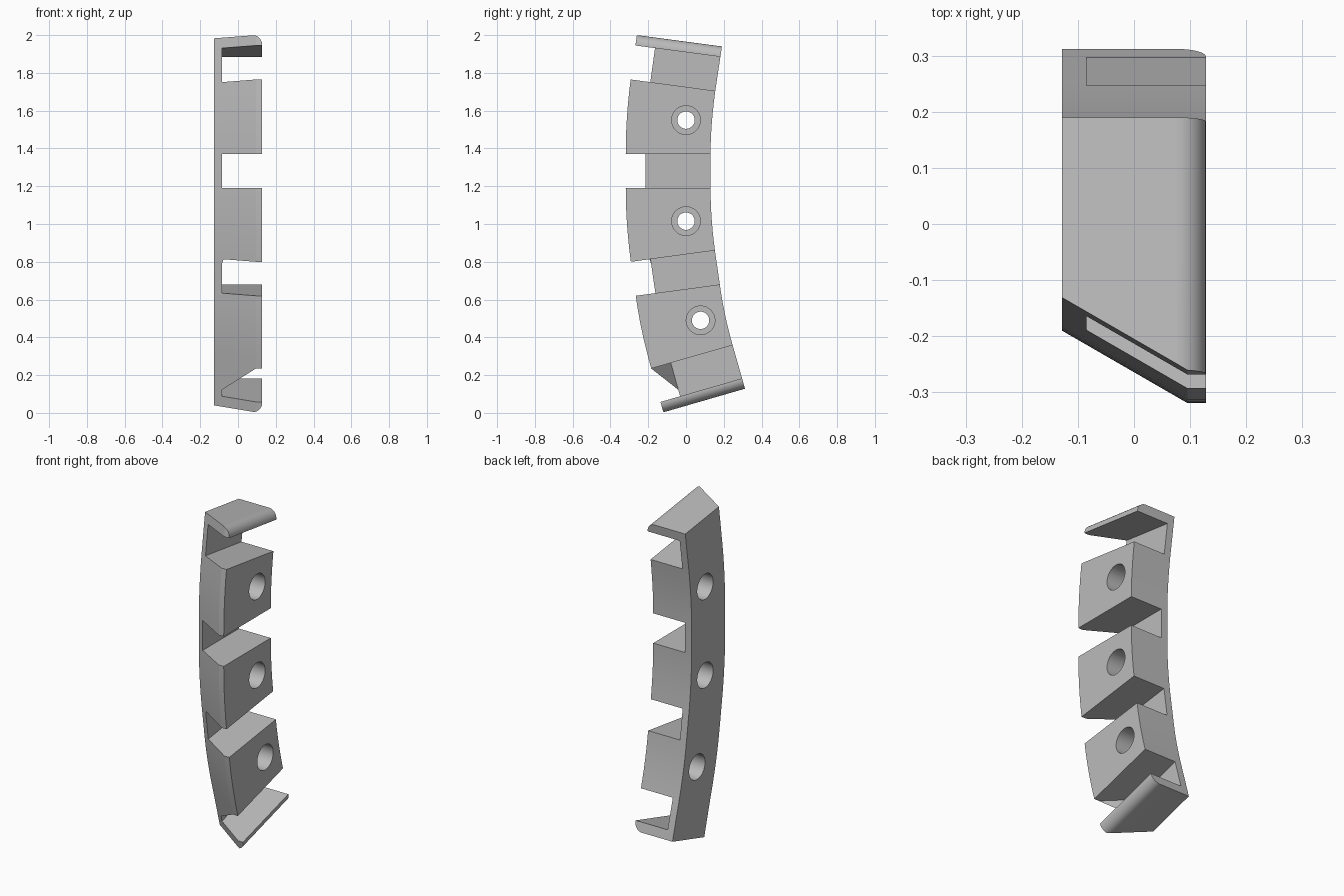
import bpy, bmesh, math
from mathutils import Vector

if "Cube" in bpy.data.objects:
    bpy.data.objects.remove(bpy.data.objects["Cube"])

XL, XS, XB, XR = -0.128, -0.085, 0.095, 0.128   # left, spine inner, front bend, right
SLANT = math.tan(math.radians(30))

# Cross lines of the curved bar, top to bottom: (front y, z), (back y, z)
LINES = [((-0.260, 2.000), (0.190, 1.940)),   # top cap outer
         ((-0.268, 1.945), (0.182, 1.885)),   # top cap inner
         ((-0.293, 1.765), (0.155, 1.705)),   # upper block
         ((-0.319, 1.370), (0.130, 1.370)),
         ((-0.319, 1.190), (0.130, 1.190)),   # middle block
         ((-0.292, 0.800), (0.153, 0.860)),
         ((-0.266, 0.620), (0.179, 0.680)),   # lower block
         ((-0.184, 0.235), (0.247, 0.358)),
         ((-0.135, 0.058), (0.297, 0.183)),   # bottom cap inner
         ((-0.120, 0.003), (0.312, 0.128))]   # bottom cap outer
LINES = [(Vector(f), Vector(b)) for f, b in LINES]
BLOCKS, SLOTS = (2, 4, 6), (1, 3, 5, 7)

grey = bpy.data.materials.new("grey plastic")
grey.diffuse_color = (0.5, 0.5, 0.5, 1)
grey.use_nodes = True
grey.node_tree.nodes["Principled BSDF"].inputs["Base Color"].default_value = grey.diffuse_color


def loft(name, sections):
    """Solid skinned through sections with equal point counts."""
    bm = bmesh.new()
    rings = [[bm.verts.new(p) for p in s] for s in sections]
    n = len(rings[0])
    for a, b in zip(rings, rings[1:]):
        for i in range(n):
            bm.faces.new((a[i], a[(i + 1) % n], b[(i + 1) % n], b[i]))
    bm.faces.new(rings[0])
    bm.faces.new(rings[-1][::-1])
    bmesh.ops.recalc_face_normals(bm, faces=bm.faces)
    me = bpy.data.meshes.new(name)
    bm.to_mesh(me)
    bm.free()
    ob = bpy.data.objects.new(name, me)
    bpy.context.collection.objects.link(ob)
    me.materials.append(grey)
    return ob


def curve_between(a, b, t):
    """Smooth in-between cross line, leaving each end line at a right angle."""
    def down(line):
        r = (line[1] - line[0]).normalized()
        return Vector((r.y, -r.x))
    out = []
    for p, q in zip(a, b):
        m = (q - p).length
        out.append(p * (2*t**3 - 3*t**2 + 1) + q * (3*t**2 - 2*t**3)
                   + down(a) * m * (t**3 - 2*t**2 + t) + down(b) * m * (t**3 - t**2))
    return tuple(out)


def body_section(line):
    f, b = line
    left = f + (b - f) * (SLANT * (XB - XL) / (b.x - f.x))   # slanted front
    return [(XL, *left), (XB, *f), (XR, *f), (XR, *b), (XL, *b)]


# Curved bar with bent front
rows = []
for i, line in enumerate(LINES):
    rows.append(line)
    if i in BLOCKS:
        rows += [curve_between(line, LINES[i + 1], k / 6) for k in range(1, 6)]
body = loft("curved_bracket", [body_section(r) for r in rows])
cutters = []

# Slots that leave a thin spine on the left
for i in SLOTS:
    sections = []
    for f, b in (LINES[i], LINES[i + 1]):
        d = (b - f) * 0.4
        sections.append([(XS, *(f - d)), (0.3, *(f - d)), (0.3, *(b + d)), (XS, *(b + d))])
    cutters.append(loft("slot_cutter", sections))

# Rounded outer corner of both end caps
R = 0.052
for (f, b), side in ((LINES[0], 1), (LINES[-1], -1)):
    r = (b - f).normalized()
    up = Vector((-r.y, r.x)) * side
    prof = [(XR - R + R * math.cos(a), -R + R * math.sin(a))
            for a in (k * math.pi / 20 for k in range(11))]
    prof += [(XR - R, 0.05), (XR + 0.08, 0.05), (XR + 0.08, -R)]
    cutters.append(loft("cap_rounding_cutter",
                        [[(x, *(p + up * h)) for x, h in prof]
                         for p in (f - r * 0.1, b + r * 0.1)]))

# Screw holes, widened from both sides
for cy, cz in ((0.0, 1.55), (0.0, 1.015), (0.077, 0.49)):
    for x0, x1, rad in ((-0.25, -0.013, 0.076), (0.013, 0.25, 0.076), (-0.1, 0.1, 0.046)):
        cutters.append(loft("hole_cutter",
                            [[(x, cy + rad * math.cos(k * math.pi / 24),
                               cz + rad * math.sin(k * math.pi / 24)) for k in range(48)]
                             for x in (x0, x1)]))

# Cut everything out and tidy up
bpy.context.view_layer.objects.active = body
body.select_set(True)
for c in cutters:
    c.hide_render = True
    mod = body.modifiers.new("cut", 'BOOLEAN')
    mod.operation, mod.solver, mod.object = 'DIFFERENCE', 'EXACT', c
    bpy.ops.object.modifier_apply(modifier=mod.name)
    bpy.data.objects.remove(c)
bpy.ops.object.shade_smooth_by_angle(angle=math.radians(25))
